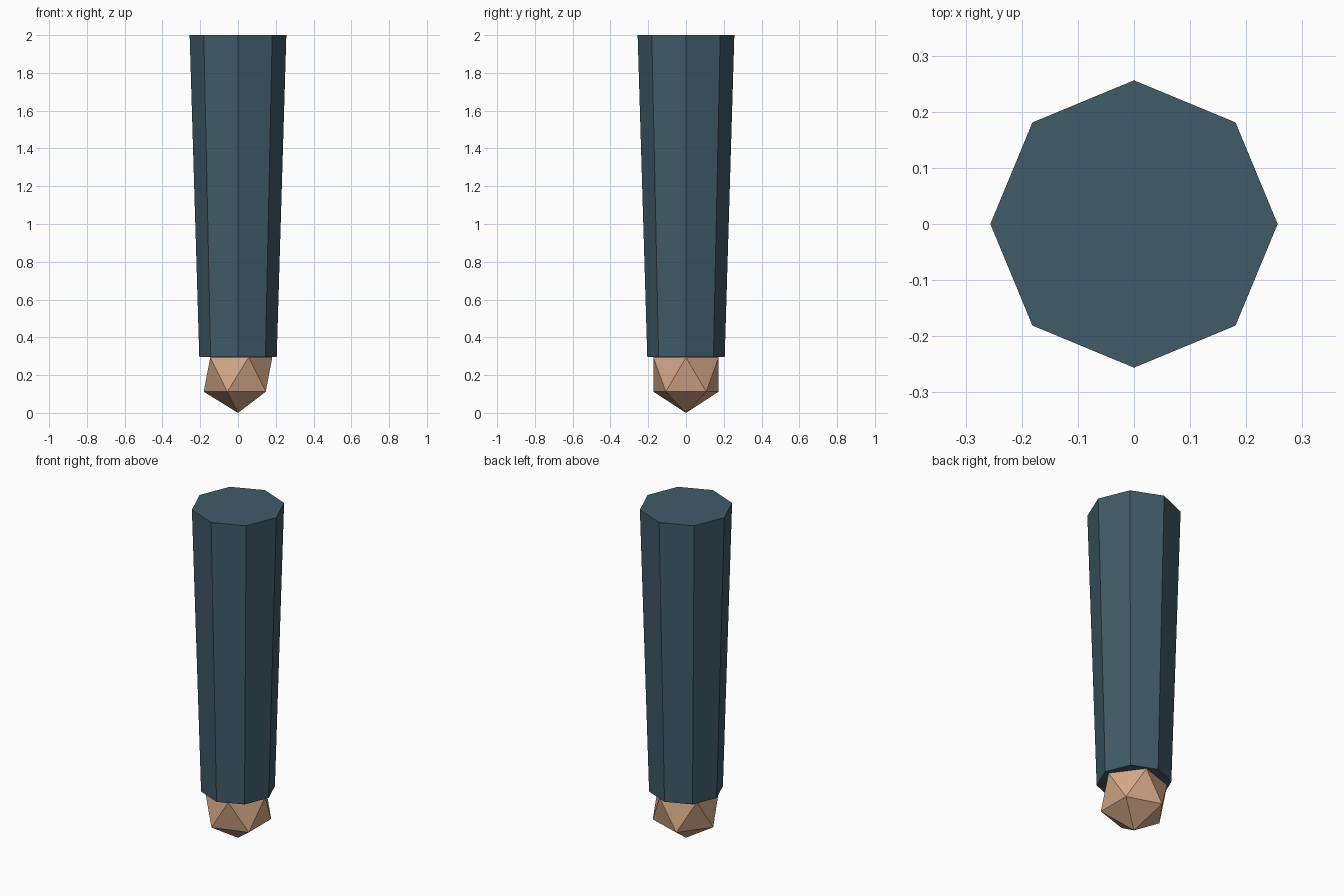
import bpy

cube = bpy.data.objects.get("Cube")
if cube:
    bpy.data.objects.remove(cube, do_unlink=True)


def material(name, rgb):
    mat = bpy.data.materials.new(name)
    mat.use_nodes = True
    mat.diffuse_color = (*rgb, 1)
    mat.node_tree.nodes["Principled BSDF"].inputs["Base Color"].default_value = (*rgb, 1)
    return mat


def finish(name, mat):
    obj = bpy.context.object
    obj.name = name
    obj.data.materials.append(mat)
    bpy.ops.object.shade_flat()


slate_blue = material("slate_blue", (0.051, 0.105, 0.138))
skin = material("skin", (0.66, 0.39, 0.246))

# Tapered eight-sided sleeve, closed at both ends
sleeve_bottom, sleeve_top = 0.295, 2.0
bpy.ops.mesh.primitive_cone_add(
    vertices=8, radius1=0.205, radius2=0.256,
    depth=sleeve_top - sleeve_bottom,
    location=(0, 0, (sleeve_top + sleeve_bottom) / 2))
finish("sleeve", slate_blue)

# Faceted hand, half tucked into the sleeve
hand_radius = 0.203
bpy.ops.mesh.primitive_ico_sphere_add(
    subdivisions=1, radius=hand_radius, location=(0, 0, hand_radius))
finish("hand", skin)
